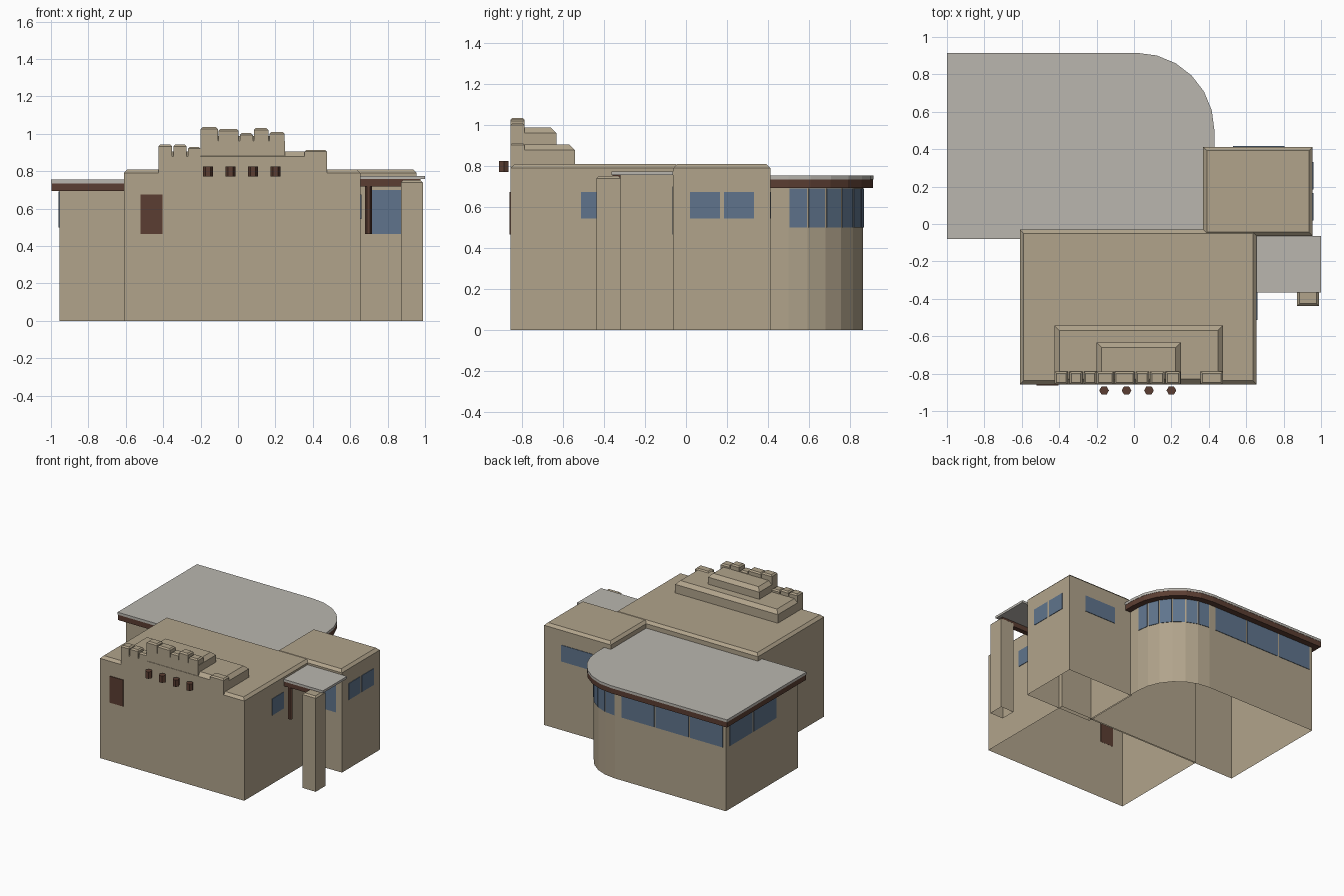
import bpy, bmesh
from math import sin, cos, radians, pi
from mathutils import Matrix

if "Cube" in bpy.data.objects:
    bpy.data.objects.remove(bpy.data.objects["Cube"])


def material(name, rgb):
    m = bpy.data.materials.new(name)
    m.use_nodes = True
    m.diffuse_color = (*rgb, 1)
    m.node_tree.nodes["Principled BSDF"].inputs["Base Color"].default_value = (*rgb, 1)
    return m


ADOBE = material("adobe tan", (0.44, 0.37, 0.26))
ROOF = material("roof grey", (0.49, 0.47, 0.43))
GLASS = material("window blue", (0.115, 0.175, 0.265))
WOOD = material("dark wood", (0.105, 0.048, 0.032))


def finish(name, bm, mat):
    me = bpy.data.meshes.new(name)
    bm.to_mesh(me)
    bm.free()
    me.materials.append(mat)
    ob = bpy.data.objects.new(name, me)
    bpy.context.collection.objects.link(ob)
    return ob


def box(name, x, y, z, mat, chamfer=0, open_bottom=False):
    """Box from (min, max) ranges, with optional chamfered top and open base."""
    bm = bmesh.new()
    bmesh.ops.create_cube(bm, size=1)
    for v in bm.verts:
        v.co = [r[0] if c < 0 else r[1] for c, r in zip(v.co, (x, y, z))]
    if open_bottom:
        base = [f for f in bm.faces if f.normal.z < -0.5]
        bmesh.ops.delete(bm, geom=base, context="FACES_ONLY")
    if chamfer:
        rim = [e for e in bm.edges if all(v.co.z > z[1] - 1e-4 for v in e.verts)]
        bmesh.ops.bevel(bm, geom=rim, offset=chamfer, segments=1, affect="EDGES")
    return finish(name, bm, mat)


def prism(name, pts, z, mat, open_bottom=False):
    """Vertical extrusion of a counter-clockwise plan outline."""
    bm = bmesh.new()
    lo = [bm.verts.new((*p, z[0])) for p in pts]
    hi = [bm.verts.new((*p, z[1])) for p in pts]
    n = len(pts)
    for i in range(n):
        j = (i + 1) % n
        bm.faces.new((lo[i], lo[j], hi[j], hi[i]))
    bm.faces.new(hi)
    if not open_bottom:
        bm.faces.new(lo[::-1])
    return finish(name, bm, mat)


def hex_post(name, x, y, r, z):
    pts = [(x + r * cos(i * pi / 3), y + r * sin(i * pi / 3)) for i in range(6)]
    return prism(name, pts, z, WOOD)


# Main hall and side room
FRONT, BACK = -0.857, -0.03
SIDE, ROOM_SIDE = 0.655, 0.955
box("main_hall", (-0.61, SIDE), (FRONT, BACK), (0, 0.81), ADOBE, 0.02, True)
box("side_room", (0.37, ROOM_SIDE), (-0.063, 0.412), (0, 0.81), ADOBE, 0.02, True)

# Stepped parapet
box("parapet_lower", (-0.425, 0.475), (FRONT, -0.543), (0.78, 0.905), ADOBE, 0.027)
box("parapet_upper", (-0.2, 0.25), (FRONT, -0.633), (0.88, 0.988), ADOBE, 0.027)
caps = [(-0.425, -0.353, 0.943), (-0.345, -0.275, 0.943), (-0.268, -0.2, 0.93),
        (-0.2, -0.108, 1.035), (-0.105, 0.004, 1.026), (0.01, 0.08, 1.003),
        (0.085, 0.162, 1.03), (0.168, 0.248, 1.01), (0.355, 0.475, 0.914)]
for i, (a, b, top) in enumerate(caps):
    bottom = 0.96 if top > 0.99 else 0.875
    box(f"parapet_cap_{i + 1}", (a, b), (FRONT - 0.001, -0.788), (bottom, top), ADOBE, 0.01)

# Roof beam ends and wooden shutter on the front
for i in range(4):
    hex_post(f"beam_end_{i + 1}", -0.16 + 0.12 * i, -0.89, 0.026, (0.772, 0.826))
box("front_shutter", (-0.522, -0.405), (FRONT - 0.006, FRONT + 0.001), (0.465, 0.675), WOOD)

# Rounded wing with overhanging roof
CX, CY, R, EAVE = 0.015, 0.5, 0.365, 0.05
LEFT, WING_FRONT, STEPS = -0.955, -0.04, 6


def wing_outline(grow):
    arc = [radians(90 * i / STEPS) for i in range(STEPS + 1)]
    rr = R + grow
    return ([(LEFT - grow * 0.9, WING_FRONT - grow * 0.8), (CX + rr, WING_FRONT - grow * 0.8)]
            + [(CX + rr * cos(t), CY + rr * sin(t)) for t in arc]
            + [(LEFT - grow * 0.9, CY + rr)])


prism("wing_walls", wing_outline(0), (0, 0.697), ADOBE, True)
prism("wing_roof_fascia", wing_outline(EAVE - 0.002), (0.693, 0.735), WOOD)
prism("wing_roof", wing_outline(EAVE), (0.735, 0.755), ROOF)

# Wing windows: curved band, back wall, left wall
T = 0.004
BAND = (0.5, 0.69)
half_angle = radians(45 / STEPS)
for i in range(STEPS):
    half = R * sin(half_angle) - 0.005
    d = R * cos(half_angle)
    pane = box(f"curved_window_{i + 1}", (d - 0.001, d + T), (-half, half), BAND, GLASS)
    turn = Matrix.Rotation((2 * i + 1) * half_angle, 4, "Z")
    pane.data.transform(Matrix.Translation((CX, CY, 0)) @ turn)
for i in range(3):
    x = -0.93 + 0.3 * i
    box(f"back_window_{i + 1}", (x, x + 0.288), (CY + R - 0.001, CY + R + T), BAND, GLASS)
for i in range(2):
    y = 0.82 - 0.3 * i
    box(f"wing_left_window_{i + 1}", (LEFT - T, LEFT + 0.001), (y - 0.285, y), BAND, GLASS)

# Side room and hall windows
PANE = (0.545, 0.675)
for i in range(2):
    y = 0.02 + 0.165 * i
    box(f"room_side_window_{i + 1}", (ROOM_SIDE - 0.001, ROOM_SIDE + T), (y, y + 0.147), PANE, GLASS)
box("room_back_window", (0.53, 0.805), (0.411, 0.412 + T), PANE, GLASS)
box("hall_side_window", (SIDE - 0.001, SIDE + T), (-0.512, -0.365), PANE, GLASS)
box("porch_window", (0.7, 0.905), (-0.063 - T, -0.062), (0.465, 0.7), GLASS)

# Porch: pillar, beam, hanging post and canopy
box("porch_pillar", (0.872, 0.988), (-0.438, -0.318), (0, 0.752), ADOBE, 0.012, True)
box("porch_beam", (SIDE, 0.975), (-0.358, -0.32), (0.718, 0.757), WOOD)
hex_post("porch_post", 0.698, -0.34, 0.018, (0.465, 0.72))
box("porch_canopy", (SIDE, 1.0), (-0.365, -0.064), (0.757, 0.775), ROOF)
